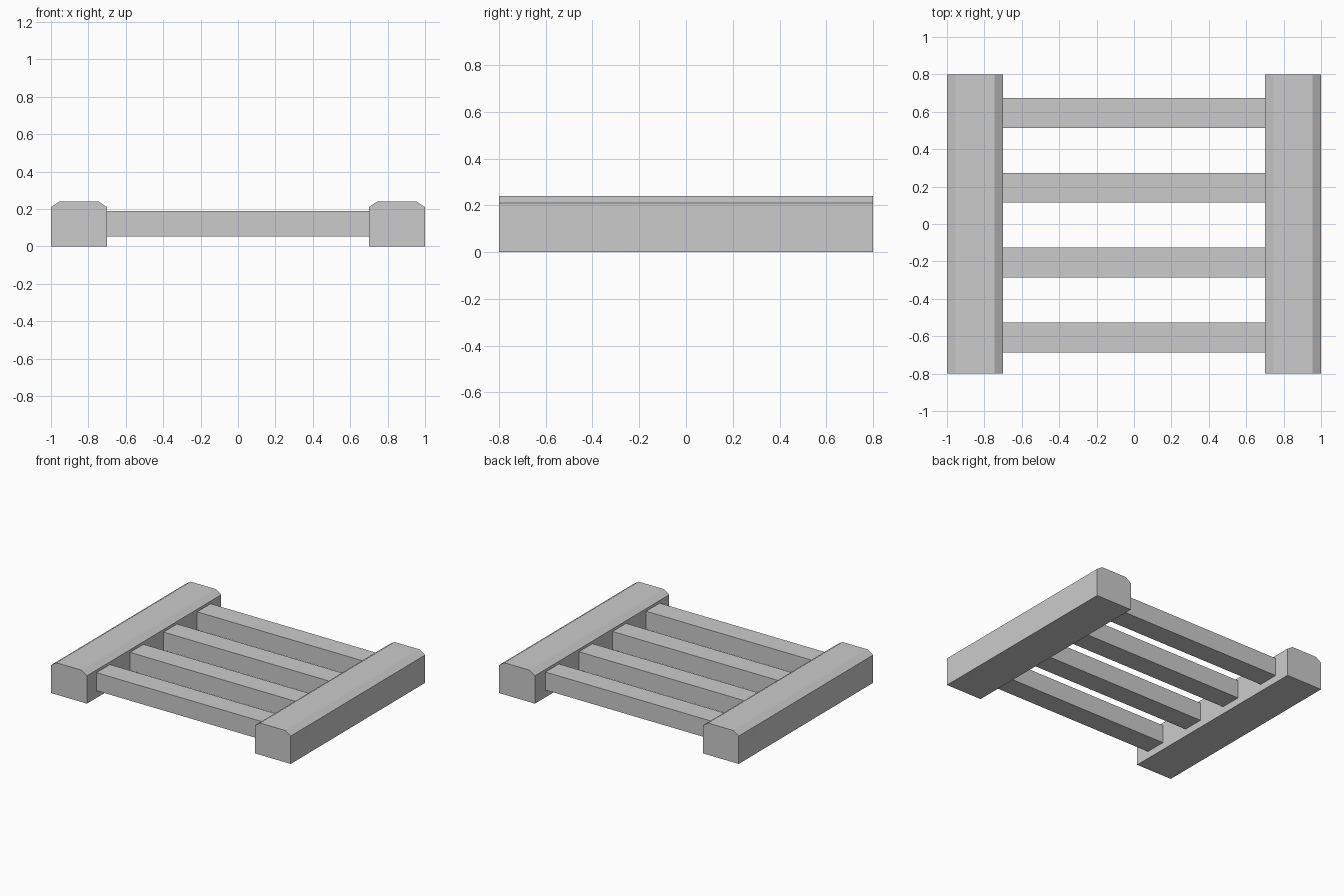
import bpy
import bmesh

if "Cube" in bpy.data.objects:
    bpy.data.objects.remove(bpy.data.objects["Cube"])

grey = bpy.data.materials.new("light grey")
grey.diffuse_color = (0.6, 0.6, 0.6, 1)
grey.use_nodes = True
grey.node_tree.nodes["Principled BSDF"].inputs["Base Color"].default_value = grey.diffuse_color


def extrude(name, profile, axis, start, end):
    """Closed prism: 2D profile swept along the x or y axis."""
    bm = bmesh.new()

    def ring(t):
        return [bm.verts.new((t, a, z) if axis == "x" else (a, t, z)) for a, z in profile]

    r0, r1 = ring(start), ring(end)
    n = len(profile)
    bm.faces.new(r0)
    bm.faces.new(r1)
    for i in range(n):
        j = (i + 1) % n
        bm.faces.new((r0[i], r0[j], r1[j], r1[i]))
    bmesh.ops.recalc_face_normals(bm, faces=bm.faces)
    mesh = bpy.data.meshes.new(name)
    bm.to_mesh(mesh)
    bm.free()
    mesh.materials.append(grey)
    obj = bpy.data.objects.new(name, mesh)
    bpy.context.collection.objects.link(obj)
    return obj


# Side rails with chamfered top edges
for side, cx in (("left", -0.85), ("right", 0.85)):
    profile = [(cx - 0.15, 0), (cx + 0.15, 0), (cx + 0.15, 0.21),
               (cx + 0.105, 0.24), (cx - 0.105, 0.24), (cx - 0.15, 0.21)]
    extrude(f"{side}_rail", profile, "y", -0.8, 0.8)

# Four cross bars between the rails
for i in range(4):
    cy = -0.606 + 0.4 * i
    profile = [(cy - 0.08, 0.054), (cy + 0.08, 0.054), (cy + 0.08, 0.19), (cy - 0.08, 0.19)]
    extrude(f"cross_bar_{i + 1}", profile, "x", -0.7, 0.7)
